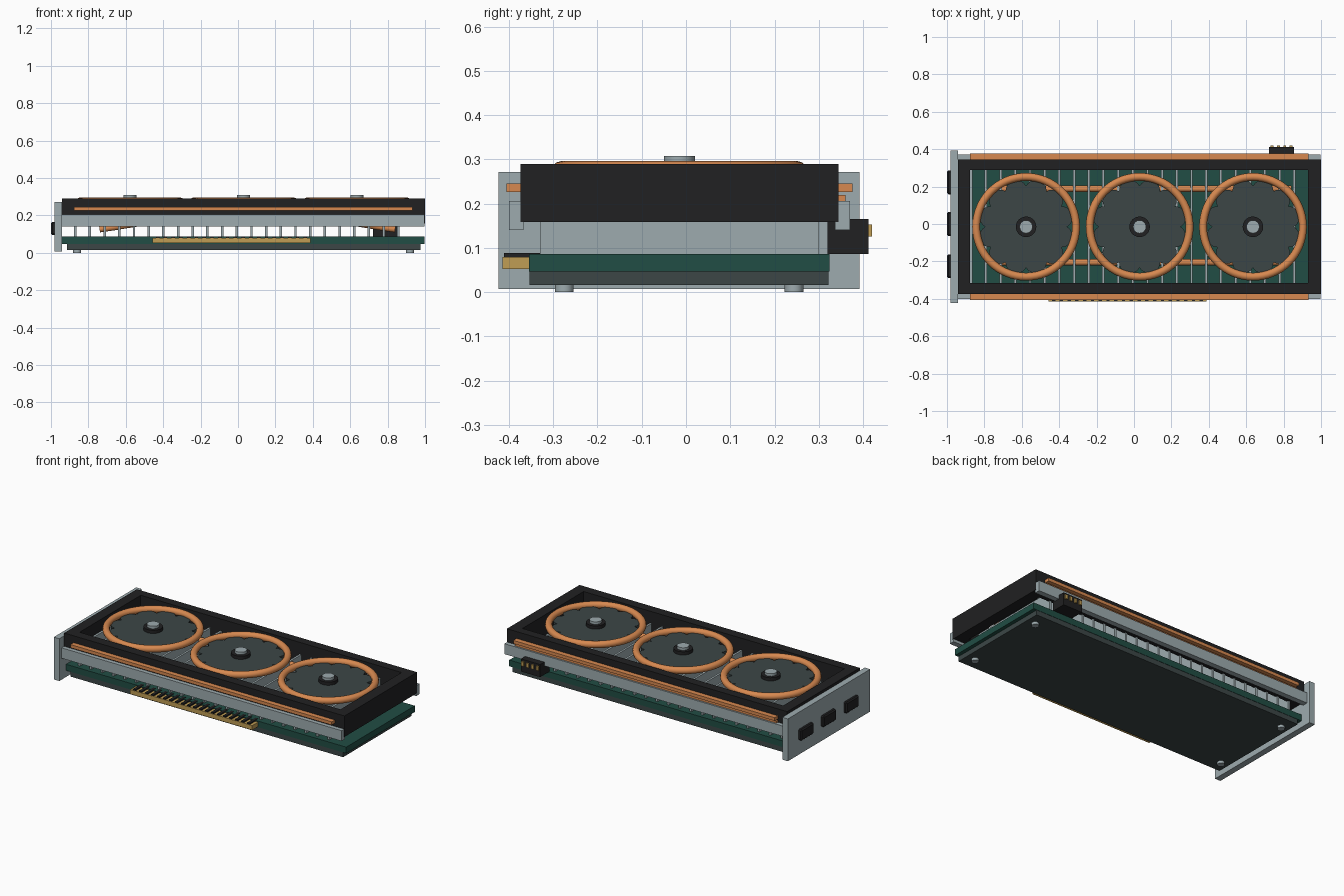
import bpy, bmesh, math
from mathutils import Vector

cube = bpy.data.objects.get("Cube")
if cube:
    bpy.data.objects.remove(cube, do_unlink=True)


def material(name, rgb):
    m = bpy.data.materials.new(name)
    m.use_nodes = True
    m.diffuse_color = (*rgb, 1)
    bsdf = m.node_tree.nodes["Principled BSDF"]
    bsdf.inputs["Base Color"].default_value = (*rgb, 1)
    bsdf.inputs["Roughness"].default_value = 0.6
    return m


BLACK = material("black plastic", (0.015, 0.015, 0.016))
SLATE = material("dark slate", (0.045, 0.062, 0.062))
STEEL = material("light steel", (0.34, 0.41, 0.43))
COPPER = material("copper", (0.68, 0.25, 0.08))
GREEN = material("board green", (0.015, 0.075, 0.058))
GOLD = material("gold", (0.53, 0.34, 0.09))

MID = -0.015  # y of the card's centre line


def finish(name, bm, mat, smooth=False):
    bmesh.ops.recalc_face_normals(bm, faces=bm.faces)
    mesh = bpy.data.meshes.new(name)
    bm.to_mesh(mesh)
    bm.free()
    mesh.materials.append(mat)
    ob = bpy.data.objects.new(name, mesh)
    bpy.context.collection.objects.link(ob)
    if smooth:
        bpy.context.view_layer.objects.active = ob
        bpy.ops.object.select_all(action='DESELECT')
        ob.select_set(True)
        bpy.ops.object.shade_smooth_by_angle(angle=math.radians(35))
    return ob


def box(name, mat, x, y, z, bevel=0):
    bm = bmesh.new()
    bmesh.ops.create_cube(bm, size=1)
    for v in bm.verts:
        v.co = Vector([(r[0] + r[1]) / 2 + c * (r[1] - r[0]) for c, r in zip(v.co, (x, y, z))])
    if bevel:
        bmesh.ops.bevel(bm, geom=bm.edges[:], offset=bevel, segments=1, affect='EDGES')
    return finish(name, bm, mat)


def prism(name, mat, outline, z):
    # closed outline extruded between two heights
    bm = bmesh.new()
    face = bm.faces.new([bm.verts.new((px, py, z[0])) for px, py in outline])
    out = bmesh.ops.extrude_face_region(bm, geom=[face])
    for v in out["geom"]:
        if isinstance(v, bmesh.types.BMVert):
            v.co.z = z[1]
    return finish(name, bm, mat, True)


def circle(cx, cy, radius, n, lobes=0, depth=0):
    pts = []
    for i in range(n):
        a = 2 * math.pi * i / n
        r = radius - depth * (1 - abs(math.sin(lobes * a / 2))) ** 2
        pts.append((cx + r * math.cos(a), cy + r * math.sin(a)))
    return pts


# Circuit board, backplate and its screws
box("circuit_board", GREEN, (-0.943, 0.998), (-0.355, 0.324), (0.047, 0.086))
box("backplate", SLATE, (-0.915, 0.975), (-0.353, 0.322), (0.016, 0.047))
for x in (-0.86, 0.92):
    for y in (-0.275, 0.244):
        prism("backplate_screw", STEEL, circle(x, y, 0.021, 16), (0, 0.017))

# Edge connector with dark slots along its top
box("edge_connector", GOLD, (-0.457, 0.388), (-0.414, -0.354), (0.052, 0.08))
SLOTS = 20
for i in range(SLOTS):
    x = -0.43 + i * 0.79 / (SLOTS - 1)
    box("connector_slot", BLACK, (x - 0.009, x + 0.009), (-0.411, -0.33), (0.079, 0.088))

# Mounting bracket with three display ports
box("bracket", STEEL, (-0.98, -0.942), (-0.423, 0.392), (0.007, 0.272))
for y in (-0.225, 0, 0.222):
    box("display_port", BLACK, (-1.0, -0.97), (y - 0.063, y + 0.063), (0.096, 0.166), 0.007)

# Cooling fins
for i in range(23):
    x = -0.87 + i * 0.0785
    box("cooling_fin", STEEL, (x - 0.0065, x + 0.0065), (-0.33, 0.30), (0.085, 0.215))

# Shroud frame: two long bars and two end bars
for y in ((-0.374, -0.315), (0.29, 0.344)):
    box("shroud_side", BLACK, (-0.942, 1.0), y, (0.158, 0.289))
for x in ((-0.942, -0.877), (0.93, 1.0)):
    box("shroud_end", BLACK, x, (-0.32, 0.295), (0.158, 0.289))

# Side rails and copper trim
for y in ((-0.40, -0.367), (0.337, 0.371)):
    box("side_rail", STEEL, (-0.942, 0.998), y, (0.141, 0.206))
for y in ((-0.405, -0.37), (0.34, 0.376)):
    box("copper_trim", COPPER, (-0.878, 0.933), y, (0.226, 0.246))
box("lower_copper_trim", COPPER, (-0.878, 0.933), (0.34, 0.36), (0.206, 0.219))

# Arched heat pipes
for y in (-0.205, 0.188):
    curve = bpy.data.curves.new("heat_pipe", 'CURVE')
    curve.dimensions = '3D'
    curve.bevel_depth = 0.017
    curve.bevel_resolution = 3
    curve.use_fill_caps = True
    spline = curve.splines.new('BEZIER')
    path = [(-0.74, 0.125), (-0.3, 0.185), (0.4, 0.185), (0.84, 0.125)]
    spline.bezier_points.add(len(path) - 1)
    for p, (x, z) in zip(spline.bezier_points, path):
        p.co = (x, y, z)
        p.handle_left_type = p.handle_right_type = 'AUTO'
    curve.materials.append(COPPER)
    pipe = bpy.data.objects.new("heat_pipe", curve)
    bpy.context.collection.objects.link(pipe)

# Fans: scalloped rotor, copper ring, hub and cap
for x in (-0.577, 0.03, 0.636):
    prism("fan_rotor", SLATE, circle(x, MID, 0.249, 144, 12, 0.03), (0.25, 0.272))
    prism("fan_hub", BLACK, circle(x, MID, 0.055, 24), (0.2, 0.292))
    prism("fan_cap", STEEL, circle(x, MID, 0.035, 16), (0.28, 0.308))
    bpy.ops.mesh.primitive_torus_add(
        location=(x, MID, 0.275), major_radius=0.267, minor_radius=0.021,
        major_segments=64, minor_segments=12)
    ring = bpy.context.object
    ring.name = "fan_ring"
    ring.data.materials.append(COPPER)
    bpy.ops.object.shade_smooth_by_angle(angle=math.radians(60))

# Power socket with four pins
box("power_socket", BLACK, (0.722, 0.855), (0.32, 0.412), (0.086, 0.165))
for i in range(4):
    x = 0.738 + i * 0.034
    box("power_pin", GOLD, (x - 0.008, x + 0.008), (0.405, 0.42), (0.126, 0.153))
